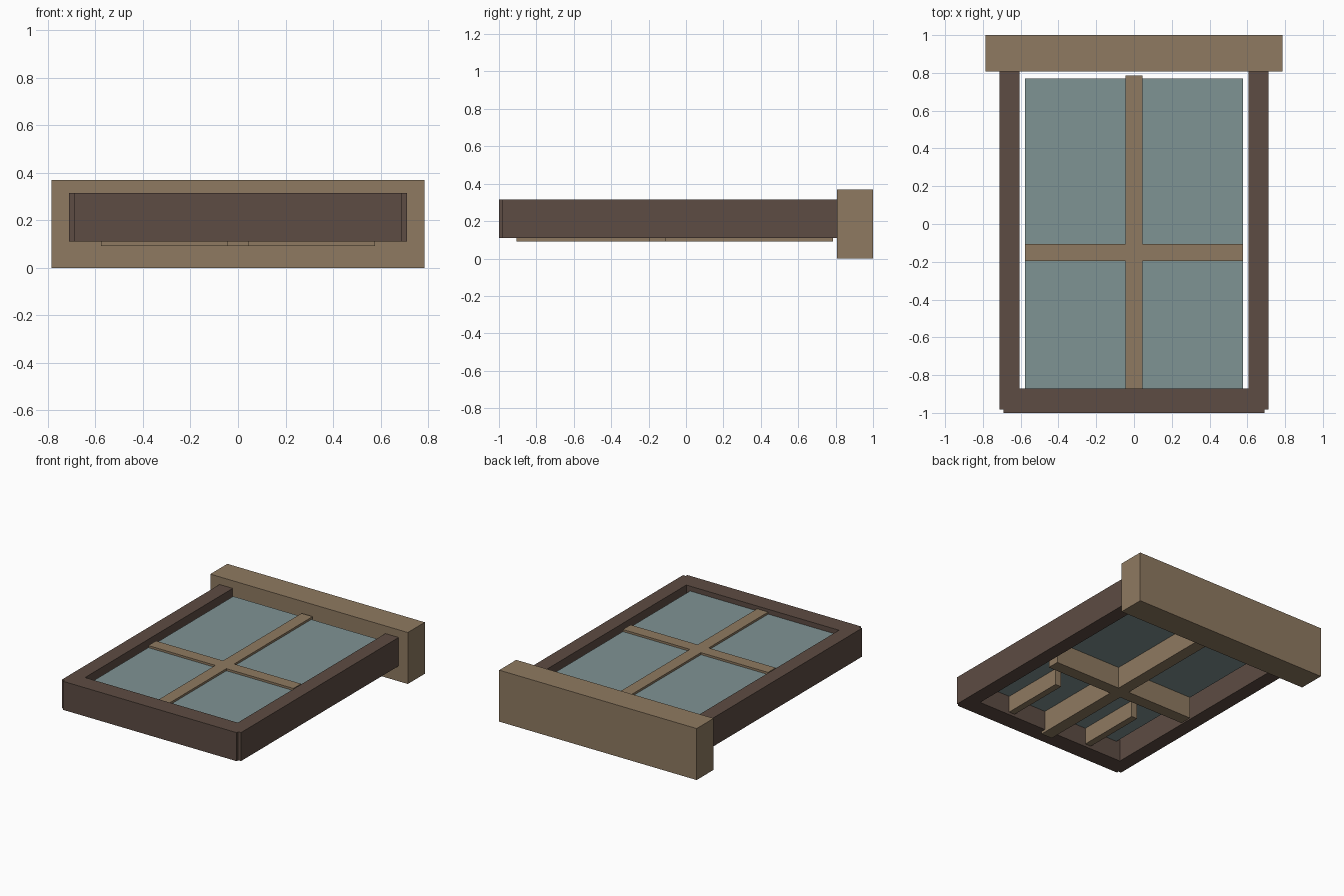
import bpy

if "Cube" in bpy.data.objects:
    bpy.data.objects.remove(bpy.data.objects["Cube"])


def material(name, rgb):
    m = bpy.data.materials.new(name)
    m.diffuse_color = (*rgb, 1)
    m.use_nodes = True
    m.node_tree.nodes["Principled BSDF"].inputs["Base Color"].default_value = m.diffuse_color
    return m


DARK = material("dark_wood", (0.11, 0.072, 0.056))
LIGHT = material("light_wood", (0.274, 0.195, 0.119))
GLASS = material("glass", (0.212, 0.292, 0.296))


def box(name, x, y, z, mat):
    """Box from (min, max) ranges on each axis."""
    bpy.ops.mesh.primitive_cube_add(size=1)
    ob = bpy.context.object
    ob.name = name
    for v in ob.data.vertices:
        v.co = [r[0] if c < 0 else r[1] for c, r in zip(v.co, (x, y, z))]
    ob.data.materials.append(mat)
    return ob


# Outer frame: wide sill, header and two side posts
box("sill", (-0.785, 0.785), (0.807, 1.0), (0.0, 0.37), LIGHT)
box("header", (-0.69, 0.69), (-1.0, -0.87), (0.11, 0.315), DARK)
for side, s in (("left", -1), ("right", 1)):
    x = sorted((s * 0.607, s * 0.712))
    box(side + "_post", x, (-0.983, 0.81), (0.11, 0.315), DARK)

# Glass pane with clear gaps to the posts and sill
box("glass_pane", (-0.577, 0.577), (-0.9, 0.77), (0.25, 0.28), GLASS)

# Crossing glazing bars
box("long_glazing_bar", (-0.044, 0.044), (-0.905, 0.785), (0.092, 0.295), LIGHT)
box("cross_glazing_bar", (-0.577, 0.577), (-0.195, -0.107), (0.092, 0.295), LIGHT)

# Short bars below the glass, hanging from the header
for side, s in (("left", -1), ("right", 1)):
    x = sorted((s * 0.307, s * 0.355))
    box(side + "_short_bar", x, (-0.905, -0.39), (0.13, 0.26), LIGHT)
